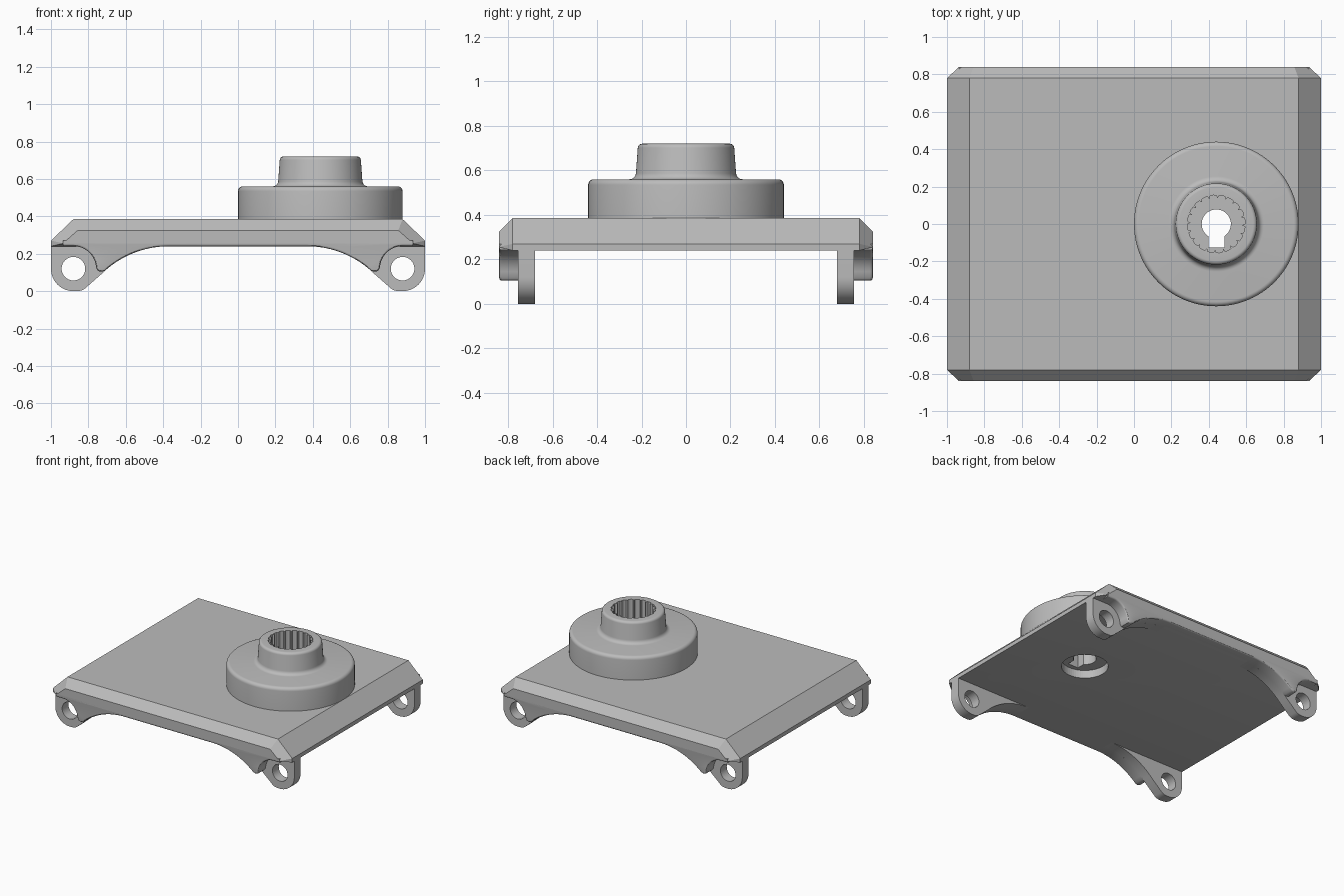
import bpy, bmesh, math
from mathutils import Vector

if "Cube" in bpy.data.objects:
    bpy.data.objects.remove(bpy.data.objects["Cube"])

grey = bpy.data.materials.new("plain grey")
grey.diffuse_color = (0.5, 0.5, 0.5, 1)
grey.use_nodes = True
grey.node_tree.nodes["Principled BSDF"].inputs["Base Color"].default_value = grey.diffuse_color


def arc(cx, cz, r, a0, a1, n):
    """Points on an arc, angles in degrees."""
    angles = [math.radians(a0 + (a1 - a0) * i / n) for i in range(n + 1)]
    return [(cx + r * math.cos(a), cz + r * math.sin(a)) for a in angles]


def make_object(name, bm):
    bmesh.ops.recalc_face_normals(bm, faces=bm.faces[:])
    mesh = bpy.data.meshes.new(name)
    bm.to_mesh(mesh)
    bm.free()
    obj = bpy.data.objects.new(name, mesh)
    bpy.context.collection.objects.link(obj)
    mesh.materials.append(grey)
    return obj


def prism(points, shift):
    """Extrude a closed outline of 3D points."""
    bm = bmesh.new()
    face = bm.faces.new([bm.verts.new(p) for p in points])
    ext = bmesh.ops.extrude_face_region(bm, geom=[face])
    verts = [g for g in ext["geom"] if isinstance(g, bmesh.types.BMVert)]
    bmesh.ops.translate(bm, verts=verts, vec=Vector(shift))
    return bm


def loft(rings):
    bm = bmesh.new()
    loops = [[bm.verts.new(p) for p in ring] for ring in rings]
    n = len(loops[0])
    for a, b in zip(loops, loops[1:]):
        for i in range(n):
            bm.faces.new((a[i], a[(i + 1) % n], b[(i + 1) % n], b[i]))
    bm.faces.new(loops[0])
    bm.faces.new(loops[-1])
    return bm


def cut(obj, cutters):
    for c in cutters:
        mod = obj.modifiers.new("cut", 'BOOLEAN')
        mod.operation, mod.solver, mod.object = 'DIFFERENCE', 'EXACT', c
        c.hide_render = True
        c.hide_set(True)


def smooth(obj):
    bpy.ops.object.select_all(action='DESELECT')
    obj.select_set(True)
    bpy.context.view_layer.objects.active = obj
    bpy.ops.object.shade_smooth_by_angle(angle=math.radians(30))


# Cover plate: sloped sides, chamfered ends
full = [(-1, .24), (-1, .27), (-.88, .385), (.88, .385), (1, .27), (1, .24)]
end = [(-.935, .255), (-.935, .256), (-.857, .325),
       (.857, .325), (.935, .256), (.935, .255)]
plate = make_object("cover_plate", loft(
    [[(x, y, z) for x, z in prof]
     for prof, y in ((end, -.84), (full, -.78), (full, .78), (end, .84))]))

# Stepped round hub
HX, SEG = .44, 96
profile = [(.44, .30), (.44, .535)] + arc(.415, .535, .025, 0, 90, 5)[1:]
profile += [(.255, .56)] + arc(.255, .59, .03, 270, 185, 5)[1:]
profile += arc(.197, .70, .02, 5, 90, 5)
hub = make_object("stepped_hub", loft(
    [[(HX + r * math.cos(t), r * math.sin(t), z)
      for t in (2 * math.pi * i / SEG for i in range(SEG))] for r, z in profile]))

# Cutters: bore from below, keyed hole, splined socket from above
bore = make_object("bore_cutter", prism(
    [(x, y, .1) for x, y in arc(HX, 0, .16, 0, 354, 59)], (0, 0, .24)))
a = math.degrees(math.asin(.043 / .078))
keyhole = arc(HX, 0, .078, 270 + a, 630 - a, 32) + [(HX - .043, -.125), (HX + .043, -.125)]
key = make_object("keyhole_cutter", prism([(x, y, .15) for x, y in keyhole], (0, 0, .4)))
TEETH = 20
spline = []
for i in range(TEETH):
    for f, r in ((0, .153), (.35, .155), (.7, .153), (.85, .138)):
        t = 2 * math.pi * (i + f) / TEETH
        spline.append((HX + r * math.cos(t), r * math.sin(t), .44))
socket = make_object("spline_cutter", prism(spline, (0, 0, .5)))
cut(plate, [bore, key])
cut(hub, [key, socket])

# Arched skirts on the front and back, scooped around the lugs
half = [(-.935, .27), (-.935, .241)] + arc(-.88, .12, .121, 90, 12, 10)
half += [(-.757, .12), (-.747, .107), (-.73, .104)]
half += arc(-.37, -.27, .51, 132, 90, 14)
skirt_outline = half + [(-x, z) for x, z in reversed(half)]
parts = [plate, hub]
for side, s in (("front", -1), ("back", 1)):
    bm = prism([(x, s * .84, z) for x, z in skirt_outline], (0, -s * .09, 0))
    edges = [e for e in bm.edges
             if all(abs(v.co.y) > .83 and v.co.z < .265 for v in e.verts)]
    bmesh.ops.bevel(bm, geom=edges, offset=.012, segments=3,
                    affect='EDGES', profile=.5, clamp_overlap=True)
    parts.append(make_object(side + "_skirt", bm))

# Four pierced mounting lugs that run into the arch
lug = [(-1, .255)] + arc(-.88, .12, .12, 180, 270, 14)
lug += [(-.855, 0), (-.835, .004), (-.818, .014)]
lug += arc(-.37, -.27, .51, 135, 90, 14) + [(-.37, .255)]
for side, s in (("front", -1), ("back", 1)):
    for hand, m in (("left", 1), ("right", -1)):
        tag = side + "_" + hand
        obj = make_object(tag + "_lug", prism(
            [(m * x, s * .755, z) for x, z in lug], (0, -s * .075, 0)))
        hole = make_object(tag + "_hole_cutter", prism(
            [(m * x, s * .9, z) for x, z in arc(-.88, .12, .063, 0, 352.5, 47)],
            (0, -s * .4, 0)))
        cut(obj, [hole])
        parts.append(obj)

for p in parts:
    smooth(p)
